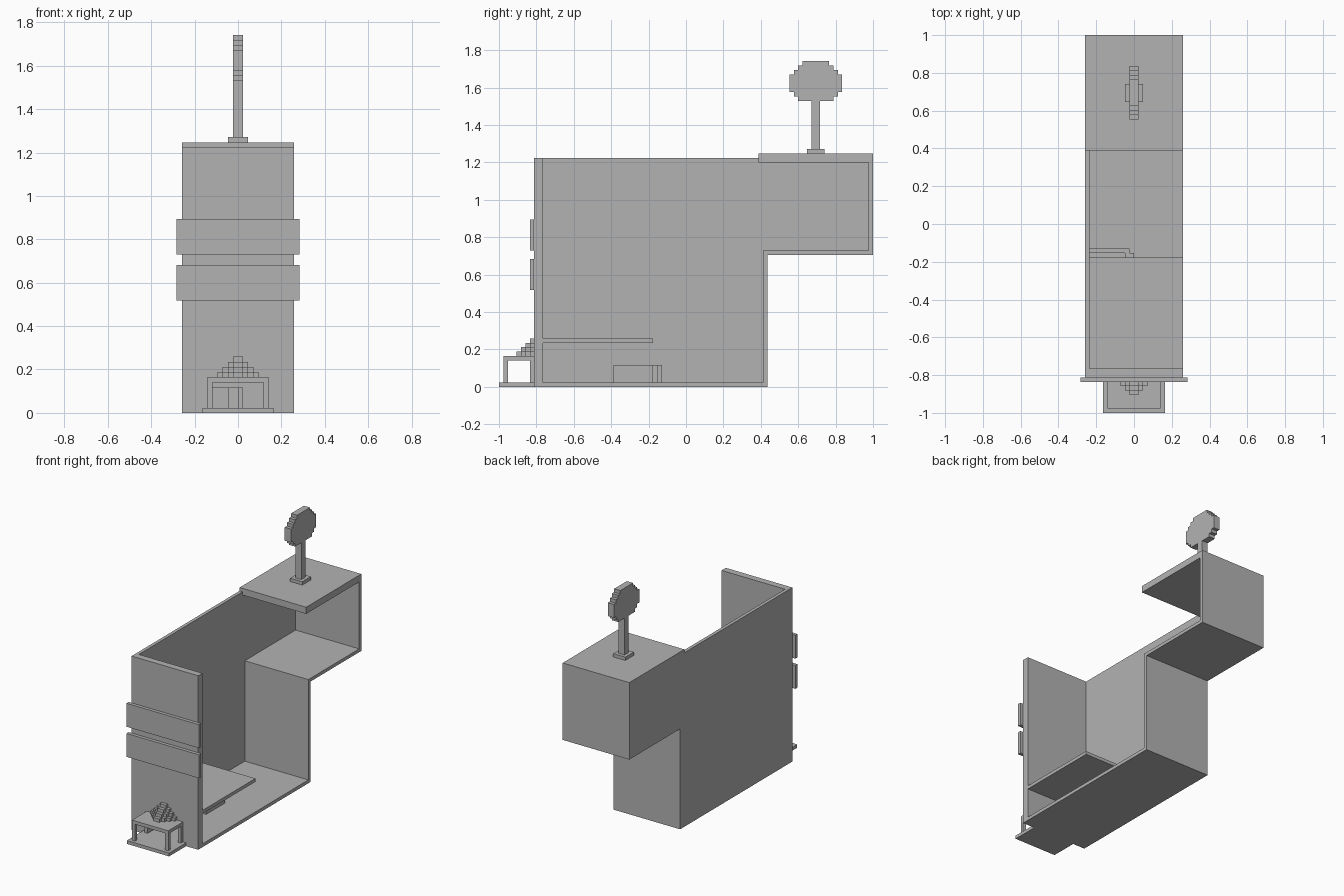
import bpy, bmesh
from mathutils import Vector

if "Cube" in bpy.data.objects:
    bpy.data.objects.remove(bpy.data.objects["Cube"])

UNIT = 2 / 85                      # one block of the grid
ORIGIN = Vector((0, 42.5, 0))      # grid y runs from 0 (front) to 85 (back)

grey = bpy.data.materials.new("plain grey")
grey.use_nodes = True
grey.diffuse_color = (0.45, 0.45, 0.45, 1)
grey.node_tree.nodes["Principled BSDF"].inputs["Base Color"].default_value = grey.diffuse_color


def prism(name, axis, lo, hi, outline):
    """Extrude an outline from lo to hi along x, y or z (grid blocks)."""
    place = {"x": lambda a, b, d: (d, a, b),
             "y": lambda a, b, d: (a, d, b),
             "z": lambda a, b, d: (a, b, d)}[axis]
    bm = bmesh.new()
    verts = [bm.verts.new((Vector(place(a, b, lo)) - ORIGIN) * UNIT) for a, b in outline]
    face = bm.faces.new(verts)
    step = Vector(place(0, 0, hi - lo)) * UNIT
    top = bmesh.ops.extrude_face_region(bm, geom=[face], use_keep_orig=True)
    moved = [v for v in top["geom"] if isinstance(v, bmesh.types.BMVert)]
    bmesh.ops.translate(bm, verts=moved, vec=step)
    bmesh.ops.recalc_face_normals(bm, faces=bm.faces)
    mesh = bpy.data.meshes.new(name)
    bm.to_mesh(mesh)
    bm.free()
    mesh.materials.append(grey)
    obj = bpy.data.objects.new(name, mesh)
    bpy.context.collection.objects.link(obj)
    return obj


def box(name, x, y, z):
    return prism(name, "z", z[0], z[1],
                 [(x[0], y[0]), (x[1], y[0]), (x[1], y[1]), (x[0], y[1])])


def stepped(rows):
    """Mirrored outline from (half width, start, end) rows, first to last."""
    right = [(h, v) for h, a, b in rows for v in (a, b)]
    return right + [(-h, v) for h, v in reversed(right)]


# Building shell, open on the left side
prism("side_wall", "x", -11, -10,
      [(10, 1), (60, 1), (60, 31), (84, 31), (84, 51), (59, 51), (59, 52), (10, 52)])
prism("floor_and_back", "x", -11, 11,
      [(8, 0), (61, 0), (61, 30), (85, 30), (85, 51), (84, 51),
       (84, 31), (60, 31), (60, 1), (8, 1)])
prism("front_wall", "y", 8, 10,
      [(-11, 1), (-5, 1), (-5, 6), (5, 6), (5, 1), (11, 1), (11, 52), (-11, 52)])
box("roof", (-11, 11), (59, 85), (51, 53))

# Signboards on the front
for name, bottom in (("lower_signboard", 22), ("upper_signboard", 31)):
    box(name, (-12, 12), (7, 8), (bottom, bottom + 7))

# Interior shelf and the counter below it
box("shelf", (-10, 11), (10, 35), (10, 11))
prism("counter", "z", 1, 5,
      [(0, 26), (1, 26), (1, 35), (0, 35), (0, 36), (-1, 36), (-1, 37), (-10, 37),
       (-10, 36), (-2, 36), (-2, 35), (0, 35 - 0.01)])

# Porch with four posts
box("porch_base", (-7, 7), (0, 8), (0, 1))
box("porch_roof", (-6, 6), (1, 8), (6, 7))
for side, x in (("right", -6), ("left", 5)):
    for end, y in (("front", 1), ("back", 7)):
        box(f"porch_post_{end}_{side}", (x, x + 1), (y, y + 1), (1, 6))

# Stepped half pyramid on the porch roof
for layer in range(4):
    rows = [(4 - layer - j, 8 - j, 7 - j) for j in range(4 - layer)]
    prism(f"pyramid_layer_{layer + 1}", "z", 7 + layer, 8 + layer, stepped(rows))

# Round sign on a pole
box("pole_base", (-2, 2), (70, 74), (53, 54))
box("pole", (-1, 1), (71, 73), (54, 65))
disc = stepped([(4, 65, 66), (5, 66, 67), (6, 67, 71), (5, 71, 72), (4, 72, 73), (3, 73, 74)])
prism("round_sign", "x", -1, 1, [(72 + h, z) for h, z in disc])
